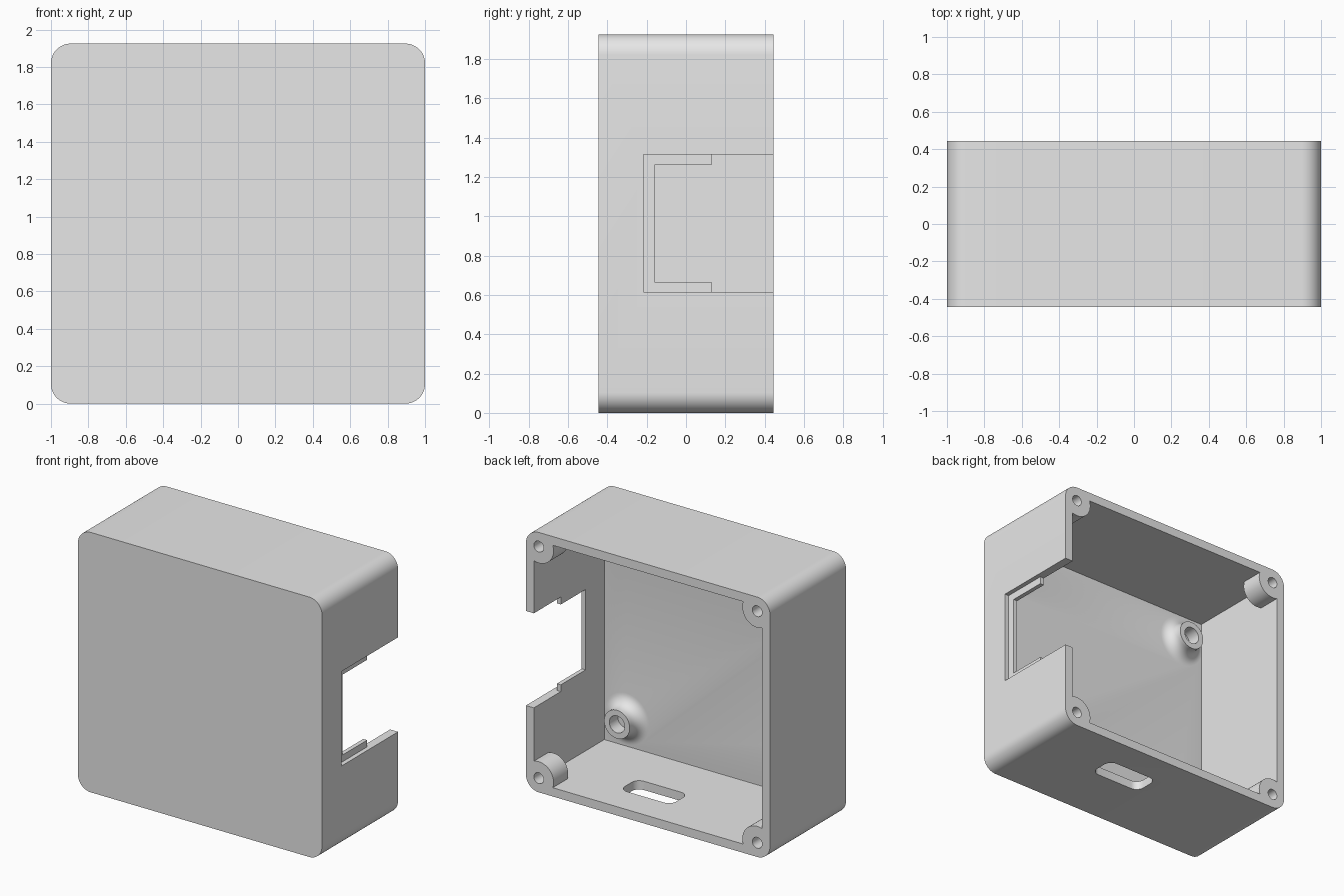
import bpy, bmesh, math
from mathutils import Matrix, Vector

if "Cube" in bpy.data.objects:
    bpy.data.objects.remove(bpy.data.objects["Cube"], do_unlink=True)

HX, HY, H = 1.0, 0.445, 1.925        # half width, half depth, height
MID = H / 2
WALL = 0.065
CORNER = 0.105
FLOOR = -HY + WALL                   # inner surface of the front panel

grey = bpy.data.materials.new("light_grey")
grey.use_nodes = True
grey.diffuse_color = (0.8, 0.8, 0.8, 1)
grey.node_tree.nodes["Principled BSDF"].inputs["Base Color"].default_value = (0.8, 0.8, 0.8, 1)


def to_object(name, bm):
    bmesh.ops.recalc_face_normals(bm, faces=bm.faces)
    mesh = bpy.data.meshes.new(name)
    bm.to_mesh(mesh)
    bm.free()
    mesh.materials.append(grey)
    obj = bpy.data.objects.new(name, mesh)
    bpy.context.collection.objects.link(obj)
    return obj


def block(name, low, high):
    bm = bmesh.new()
    bmesh.ops.create_cube(bm, size=1)
    for v in bm.verts:
        v.co = [a + (c + 0.5) * (b - a) for a, b, c in zip(low, high, v.co)]
    return to_object(name, bm)


def rounded_slab(name, half_u, half_v, radius, thickness, matrix, steps=12):
    """Rounded rectangle in local XY, extruded along local Z."""
    bm = bmesh.new()
    ring = []
    for k, (su, sv) in enumerate([(1, 1), (-1, 1), (-1, -1), (1, -1)]):
        for i in range(steps + 1):
            a = math.pi / 2 * (k + i / steps)
            ring.append(bm.verts.new((su * (half_u - radius) + radius * math.cos(a),
                                      sv * (half_v - radius) + radius * math.sin(a), 0)))
    face = bm.faces.new(ring)
    ext = bmesh.ops.extrude_face_region(bm, geom=[face])["geom"]
    top = [g for g in ext if isinstance(g, bmesh.types.BMVert)]
    bmesh.ops.translate(bm, verts=top, vec=(0, 0, thickness))
    bmesh.ops.transform(bm, matrix=matrix, verts=bm.verts)
    return to_object(name, bm)


def lathe(name, profile, x, z, steps=40):
    """Spin (radius, y) points about an axis parallel to Y."""
    bm = bmesh.new()
    verts = [bm.verts.new((r, y, 0)) for r, y in profile]
    edges = [bm.edges.new(pair) for pair in zip(verts, verts[1:])]
    bmesh.ops.spin(bm, geom=verts + edges, cent=(0, 0, 0), axis=(0, 1, 0),
                   angle=math.tau, steps=steps, use_duplicate=False)
    bmesh.ops.remove_doubles(bm, verts=bm.verts, dist=1e-5)
    bmesh.ops.translate(bm, verts=bm.verts, vec=(x, 0, z))
    return to_object(name, bm)


def rod(name, radius, y0, y1, x, z):
    return lathe(name, [(0, y0), (radius, y0), (radius, y1), (0, y1)], x, z)


def cut(target, tool):
    tool.hide_render = True
    mod = target.modifiers.new("cut", "BOOLEAN")
    mod.operation = "DIFFERENCE"
    mod.solver = "EXACT"
    mod.object = tool
    with bpy.context.temp_override(object=target, active_object=target,
                                   selected_objects=[target]):
        bpy.ops.object.modifier_apply(modifier="cut")
    bpy.data.objects.remove(tool, do_unlink=True)


# Outer body with rounded vertical profile, front panel at -y
facing = Matrix.Translation((0, HY, MID)) @ Matrix.Rotation(math.pi / 2, 4, "X")
shell = rounded_slab("enclosure_shell", HX, MID, CORNER, 2 * HY, facing)

# Cavity, leaving corner screw bosses and flared standoffs standing
cavity = block("cavity", (-HX + WALL, FLOOR, WALL), (HX - WALL, HY + 0.2, H - WALL))
signs = [(sx, sz) for sx in (-1, 1) for sz in (-1, 1)]
TIP = FLOOR + 0.11
RING, FLARE = 0.105, 0.085
flare = [(RING + FLARE * (1 - math.sin(a)), FLOOR + FLARE * (1 - math.cos(a)))
         for a in [math.pi / 2 * i / 8 for i in range(9)]]
standoff = [(0, FLOOR - 0.03), (flare[0][0], FLOOR - 0.03)] + flare + [(RING, TIP), (0, TIP)]
for sx, sz in signs:
    bx, bz = sx * (HX - CORNER), MID + sz * (MID - CORNER)
    cut(cavity, rod("corner_boss", 0.122, HY - 0.17, HY + 0.3, bx, bz))
    cut(cavity, lathe("standoff", standoff, sx * 0.755, MID + sz * 0.695))
cut(shell, cavity)

# Screw holes and standoff bores
for sx, sz in signs:
    bx, bz = sx * (HX - CORNER), MID + sz * (MID - CORNER)
    cut(shell, rod("screw_hole", 0.04, HY - 0.14, HY + 0.1, bx, bz))
    cut(shell, rod("standoff_bore", 0.063, FLOOR + 0.01, TIP + 0.1,
                   sx * 0.755, MID + sz * 0.695))

# Side opening: full-height notch, outer rebate and inner lip opening
cut(shell, block("notch", (0.88, 0.13, 0.615), (1.1, 0.6, 1.315)))
cut(shell, block("rebate", (0.967, -0.215, 0.615), (1.1, 0.4, 1.315)))
cut(shell, block("lip_opening", (0.88, -0.16, 0.665), (1.1, 0.4, 1.26)))

# Rounded slot through the underside
cut(shell, rounded_slab("slot", 0.21, 0.1, 0.06, 0.2,
                        Matrix.Translation((0.185, 0.11, -0.08)), 8))

# Smooth curves, sharp edges
bpy.ops.object.select_all(action="DESELECT")
shell.select_set(True)
bpy.context.view_layer.objects.active = shell
bpy.ops.object.shade_smooth_by_angle(angle=math.radians(30))
